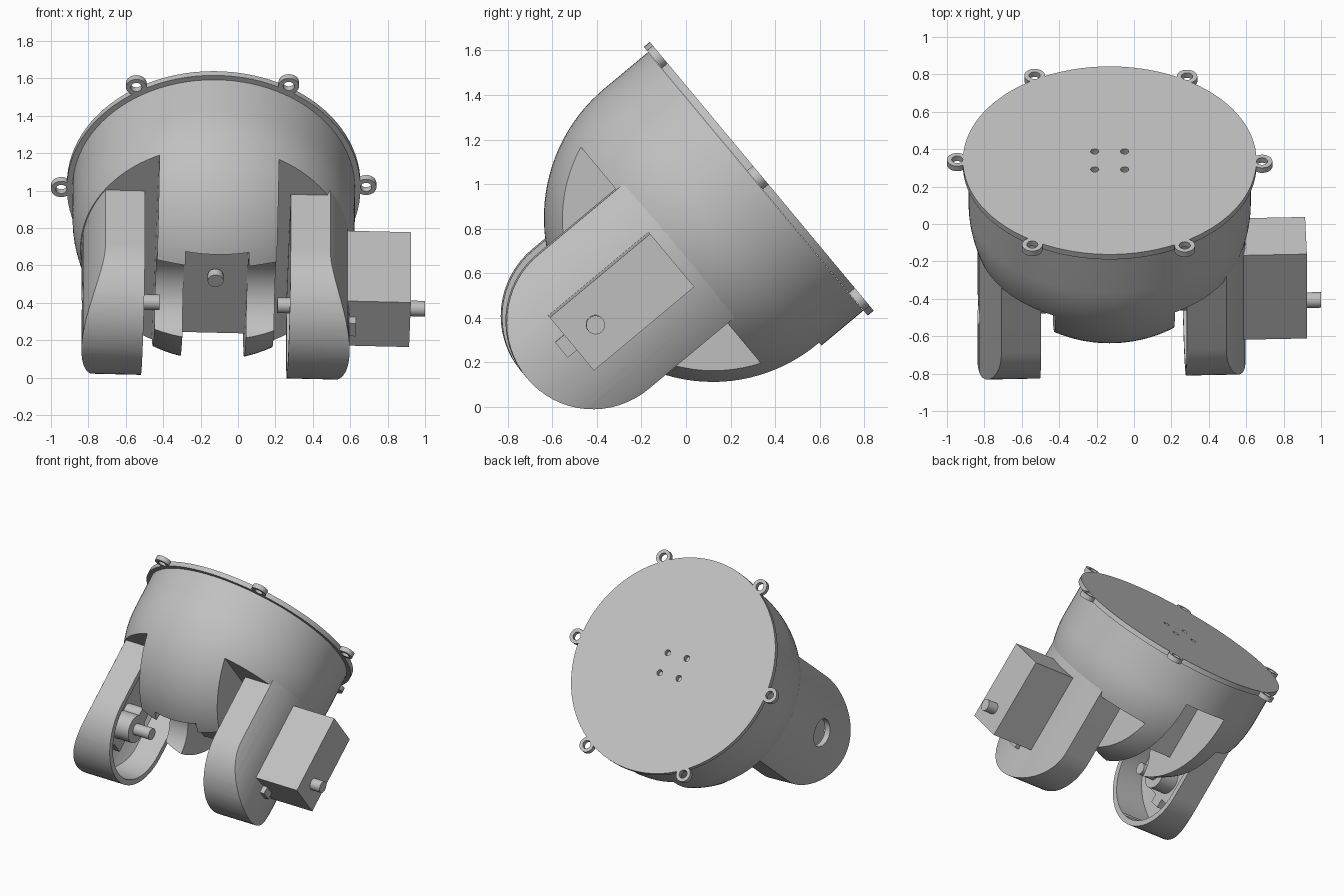
import bpy, bmesh, math
from mathutils import Matrix, Vector

cube = bpy.data.objects.get("Cube")
if cube:
    bpy.data.objects.remove(cube, do_unlink=True)

grey = bpy.data.materials.new("plain grey")
grey.use_nodes = True
colour = (0.53, 0.53, 0.53, 1)
grey.diffuse_color = colour
grey.node_tree.nodes["Principled BSDF"].inputs["Base Color"].default_value = colour

# Tilted frame: origin at the lid centre, local z along the dome axis
BODY = Matrix.Translation((-0.13, 0.34, 1.035)) @ Matrix.Rotation(math.radians(-50.2), 4, 'X')
ARMS = BODY @ Matrix.Translation((0.01, 0, 0)) @ Matrix.Rotation(math.radians(1.8), 4, 'Z')
AXLE = -1.0      # height of the arm pivot
R = 0.755        # dome radius
SPRING = -0.29   # where the cylinder turns into the sphere


def make(name, bm, frame):
    bmesh.ops.recalc_face_normals(bm, faces=bm.faces[:])
    me = bpy.data.meshes.new(name)
    bm.to_mesh(me)
    bm.free()
    me.materials.append(grey)
    ob = bpy.data.objects.new(name, me)
    ob.matrix_world = frame
    bpy.context.collection.objects.link(ob)
    return ob


def box(name, lo, hi, frame=BODY):
    bm = bmesh.new()
    bmesh.ops.create_cube(bm, size=1)
    lo, hi = Vector(lo), Vector(hi)
    for v in bm.verts:
        v.co = (lo + hi) / 2 + v.co * (hi - lo)
    return make(name, bm, frame)


def rod(name, radius, start, end, axis='Z', at=(0, 0, 0), frame=BODY, sides=32):
    bm = bmesh.new()
    bmesh.ops.create_cone(bm, cap_ends=True, segments=sides, radius1=radius,
                          radius2=radius, depth=end - start)
    bmesh.ops.translate(bm, vec=(0, 0, (start + end) / 2), verts=bm.verts)
    if axis == 'X':
        bmesh.ops.rotate(bm, matrix=Matrix.Rotation(math.pi / 2, 3, 'Y'), verts=bm.verts)
    bmesh.ops.translate(bm, vec=at, verts=bm.verts)
    return make(name, bm, frame)


def stadium(name, radius, top, x0, x1):
    """Round-ended arm outline, extruded sideways."""
    bm = bmesh.new()
    pts = [(radius, top)]
    pts += [(radius * math.cos(a), AXLE - radius * math.sin(a))
            for a in (math.pi * i / 32 for i in range(33))]
    pts.append((-radius, top))
    face = bm.faces.new([bm.verts.new((x0, y, z)) for y, z in pts])
    out = bmesh.ops.extrude_face_region(bm, geom=[face])
    bmesh.ops.translate(bm, vec=(x1 - x0, 0, 0),
                        verts=[g for g in out["geom"] if isinstance(g, bmesh.types.BMVert)])
    return make(name, bm, ARMS)


def combine(ob, steps):
    """Apply booleans in order, then drop the cutters."""
    for op, tool in steps:
        tool.hide_render = True
        mod = ob.modifiers.new(op, 'BOOLEAN')
        mod.operation, mod.object, mod.solver = op, tool, 'EXACT'
    bpy.context.view_layer.update()
    deps = bpy.context.evaluated_depsgraph_get()
    me = bpy.data.meshes.new_from_object(ob.evaluated_get(deps))
    ob.modifiers.clear()
    ob.data = me
    for op, tool in steps:
        bpy.data.objects.remove(tool, do_unlink=True)
    return ob


# Lid with six screw lugs and four small holes
lid = rod("lid", 0.785, -0.035, 0, sides=96)
lugs, holes = [], []
for i in range(6):
    a = math.radians(60 * i - 0.5)
    p = (0.815 * math.cos(a), 0.815 * math.sin(a), 0)
    lugs.append(('UNION', rod("lug", 0.055, -0.035, 0, at=p)))
    holes.append(('DIFFERENCE', rod("lug_hole", 0.03, -0.1, 0.1, at=p, sides=20)))
for sx in (-1, 1):
    for sy in (-1, 1):
        holes.append(('DIFFERENCE', rod("lid_hole", 0.022, -0.1, 0.1,
                                        at=(sx * 0.08, sy * 0.075, 0), sides=16)))
combine(lid, lugs + holes)

# Dome: straight wall running into a half sphere
bm = bmesh.new()
profile = [(0, -0.036), (R, -0.036)]
profile += [(R * math.cos(a), SPRING - R * math.sin(a))
            for a in (math.pi / 2 * i / 28 for i in range(28))]
profile.append((0, SPRING - R))
vs = [bm.verts.new((r, 0, z)) for r, z in profile]
es = [bm.edges.new(pair) for pair in zip(vs, vs[1:])]
bmesh.ops.spin(bm, geom=vs + es, cent=(0, 0, 0), axis=(0, 0, 1),
               angle=math.tau, steps=96, use_duplicate=False)
bmesh.ops.remove_doubles(bm, verts=bm.verts[:], dist=0.0005)
dome = make("dome", bm, BODY)

combine(dome, [
    # side clearances for the arms
    ('DIFFERENCE', box("cut_right", (0.32, -1, -2), (1, 1, -0.54), ARMS)),
    ('DIFFERENCE', box("cut_left", (-1, -1, -2), (-0.32, 1, -0.54), ARMS)),
    # hollow around the axle, centre pocket and rear slot
    ('DIFFERENCE', rod("cut_axle", 0.25, -0.5, 0.5, 'X', (0, 0, AXLE), ARMS, 64)),
    ('DIFFERENCE', box("cut_pocket", (-0.17, -0.32, -2), (0.17, 0.5, -0.75), ARMS)),
    ('DIFFERENCE', box("cut_slot", (-0.17, 0.41, -2), (0.17, 1, -0.28), ARMS)),
])
pocket_pin = rod("pocket_pin", 0.042, -0.76, -0.81, frame=ARMS)

# Arms: hollow cups whose outer face follows a cylinder
for side, s in (("right", 1), ("left", -1)):
    arm = stadium(side + "_arm", 0.39, -0.29, s * 0.39, s * 0.9)
    cavity = stadium("cavity", 0.35, -0.56, s * 0.3, s * 0.9)
    combine(cavity, [('INTERSECT', rod("inner", 0.675, -2, 0, frame=ARMS, sides=96))])
    steps = [('INTERSECT', rod("outer", 0.717, -2, 0, frame=ARMS, sides=96)),
             ('DIFFERENCE', cavity)]
    if s < 0:
        steps.append(('DIFFERENCE', rod("hole", 0.1, -1, -0.6, 'X', (0, 0, AXLE), ARMS)))
    combine(arm, steps)
    # drive boss and axle pin on the inner side
    x0, x1 = sorted((s * 0.43, s * 0.58))
    rod(side + "_boss", 0.1, x0, x1, 'X', (0, 0, AXLE), ARMS)
    rod(side + "_small_boss", 0.055, x0, x1, 'X', (0, 0, AXLE + 0.11), ARMS)
    x0, x1 = sorted((s * (0.33 if s > 0 else 0.30), s * 0.5))
    rod(side + "_axle_pin", 0.042, x0, x1, 'X', (0, 0, AXLE), ARMS)

# Motors: a block outside the right arm, a slim one inside the left arm
box("right_motor", (0.56, -0.155, -1.137), (1.04, 0.155, -0.55), ARMS)
box("left_motor", (-0.64, -0.155, -1.137), (-0.56, 0.155, -0.57), ARMS)
rod("motor_shaft", 0.042, 1.0, 1.12, 'X', (0, 0, AXLE), ARMS)
box("right_cable_tab", (0.68, -0.045, -1.19), (0.75, 0.045, -1.13), ARMS)
box("left_cable_tab", (-0.64, -0.045, -1.2), (-0.56, 0.045, -1.13), ARMS)

# Smooth round surfaces, sharp edges kept
bpy.ops.object.select_all(action='DESELECT')
for ob in bpy.context.collection.objects:
    if ob.type == 'MESH':
        ob.select_set(True)
        bpy.context.view_layer.objects.active = ob
bpy.ops.object.shade_smooth_by_angle(angle=math.radians(25))
